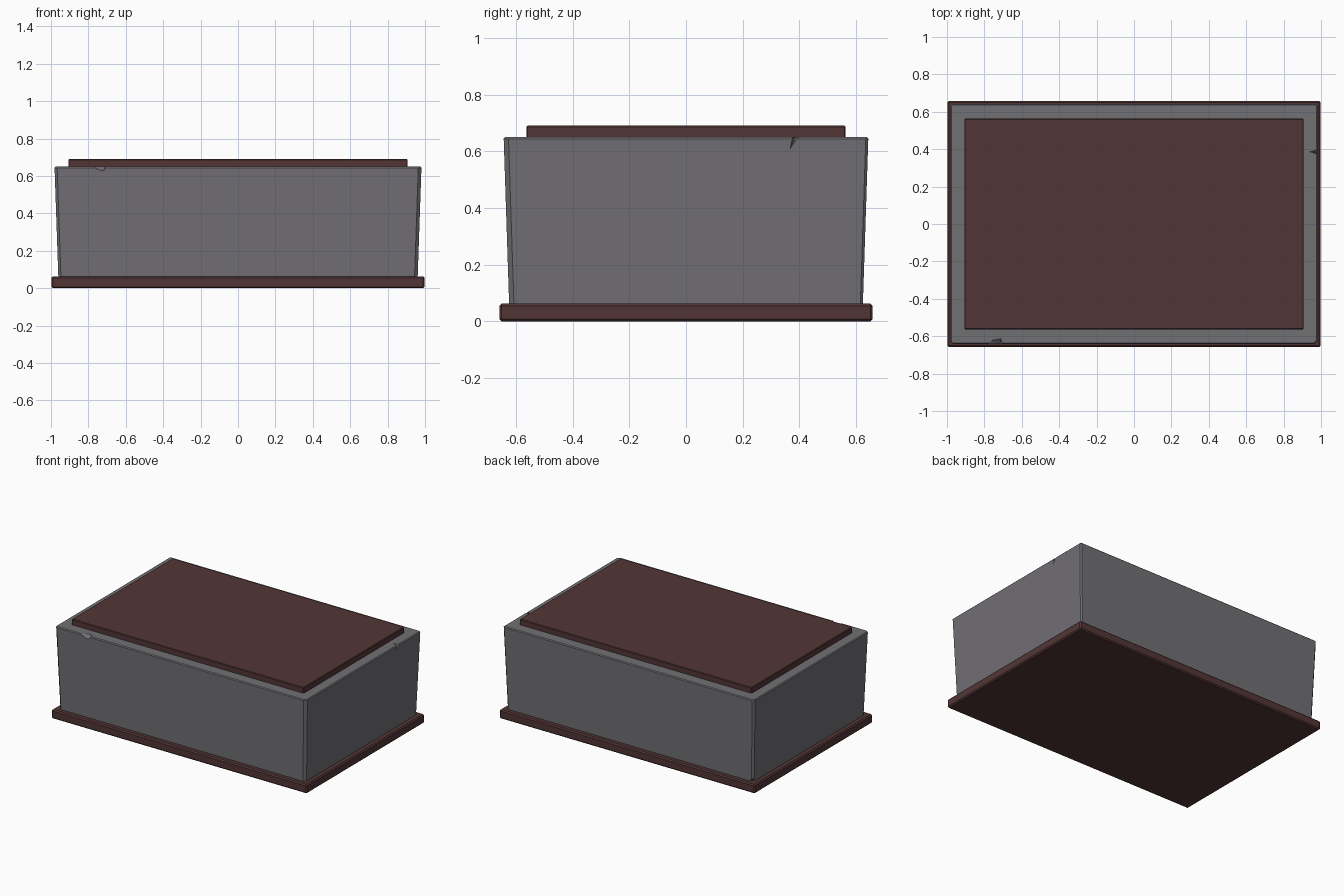
import bpy, bmesh

if "Cube" in bpy.data.objects:
    bpy.data.objects.remove(bpy.data.objects["Cube"])


def material(name, rgb):
    m = bpy.data.materials.new(name)
    m.diffuse_color = (*rgb, 1)
    m.use_nodes = True
    m.node_tree.nodes["Principled BSDF"].inputs["Base Color"].default_value = m.diffuse_color
    return m


stone = material("grey_stone", (0.165, 0.160, 0.175))
wood = material("dark_red_brown", (0.085, 0.036, 0.036))


def add_object(name, bm, mat):
    bmesh.ops.recalc_face_normals(bm, faces=bm.faces)
    mesh = bpy.data.meshes.new(name)
    bm.to_mesh(mesh)
    bm.free()
    mesh.materials.append(mat)
    ob = bpy.data.objects.new(name, mesh)
    bpy.context.collection.objects.link(ob)
    return ob


def box(hx, hy, z0, z1, top=(0, 0)):
    """Box from half sizes; top is how far the top flares outward."""
    bm = bmesh.new()
    bmesh.ops.create_cube(bm, size=2)
    for v in bm.verts:
        up = v.co.z > 0
        v.co.x *= hx + top[0] * up
        v.co.y *= hy + top[1] * up
        v.co.z = z1 if up else z0
    return bm


def plate(name, hx, hy, z0, z1, bevel):
    bm = box(hx, hy, z0, z1)
    bmesh.ops.bevel(bm, geom=bm.edges[:], offset=bevel, segments=1,
                    affect='EDGES', profile=0.5)
    return add_object(name, bm, wood)


# Base slab and lid panel
plate("base_slab", 0.998, 0.658, 0.0, 0.063, 0.008)
plate("lid_panel", 0.907, 0.563, 0.635, 0.69, 0.004)

# Stone body, flaring slightly upward, with unevenly worn corners
bm = box(0.96, 0.623, 0.04, 0.65, top=(0.021, 0.02))
for sx, sy, width in ((1, -1, 0.017), (-1, -1, 0.014), (1, 1, 0.009), (-1, 1, 0.013)):
    edge = [e for e in bm.edges
            if abs(e.verts[0].co.z - e.verts[1].co.z) > 0.3
            and all(v.co.x * sx > 0.93 and v.co.y * sy > 0.58 for v in e.verts)]
    bmesh.ops.bevel(bm, geom=edge, offset=width, segments=1, affect='EDGES', profile=0.5)
rim = [e for e in bm.edges if all(v.co.z > 0.649 for v in e.verts)]
bmesh.ops.bevel(bm, geom=rim, offset=0.006, segments=1, affect='EDGES', profile=0.5)
body = add_object("stone_body", bm, stone)

# Chips and nicks: convex cutters taken out of the body's edges
chips = {
    "front_rim_chip": [(-0.80, -0.66, 0.66), (-0.69, -0.66, 0.66), (-0.77, -0.61, 0.66),
                       (-0.71, -0.60, 0.66), (-0.72, -0.66, 0.615), (-0.79, -0.66, 0.645)],
    "right_rim_crack": [(0.935, 0.388, 0.655), (0.99, 0.375, 0.655), (0.99, 0.402, 0.655),
                        (0.99, 0.362, 0.598)],
    "back_left_foot_chip": [(-0.99, 0.65, 0.05), (-0.975, 0.65, 0.13), (-0.91, 0.65, 0.05),
                            (-0.99, 0.58, 0.05), (-0.935, 0.60, 0.05)],
}
for name, points in chips.items():
    bm = bmesh.new()
    for p in points:
        bm.verts.new(p)
    bmesh.ops.convex_hull(bm, input=bm.verts[:])
    cutter = add_object(name + "_cutter", bm, stone)
    cutter.hide_render = True
    cutter.hide_set(True)
    mod = body.modifiers.new(name, 'BOOLEAN')
    mod.operation = 'DIFFERENCE'
    mod.solver = 'EXACT'
    mod.object = cutter
